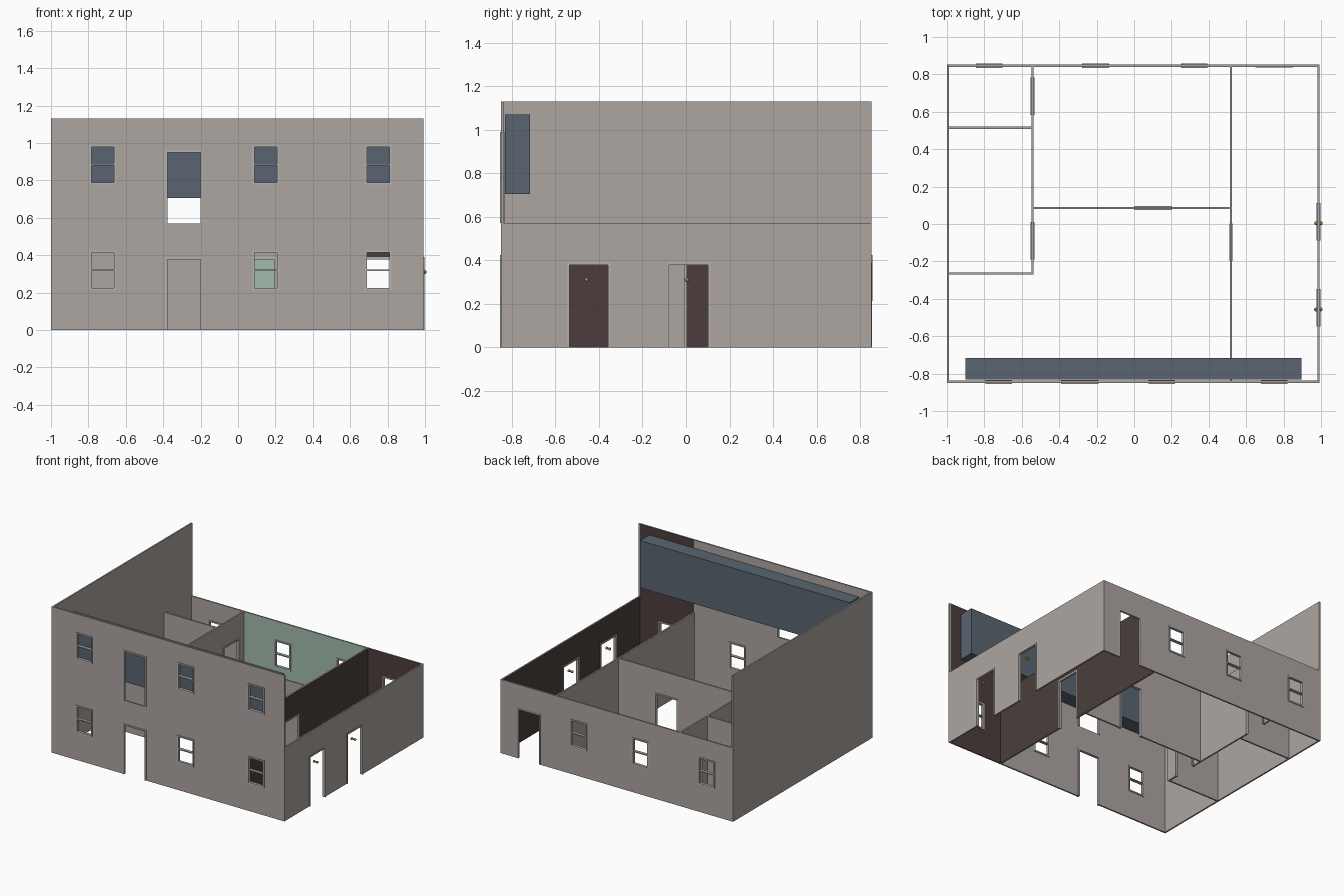
import bpy, bmesh
from mathutils import Matrix, Vector

if "Cube" in bpy.data.objects:
    bpy.data.objects.remove(bpy.data.objects["Cube"])

T = 0.012            # wall thickness
LOW, HIGH = 0.57, 1.13


def material(name, rgb):
    m = bpy.data.materials.new(name)
    m.diffuse_color = (*rgb, 1)
    m.use_nodes = True
    m.node_tree.nodes["Principled BSDF"].inputs["Base Color"].default_value = m.diffuse_color
    return m


WALL = material("warm_grey_wall", (0.42, 0.38, 0.36))
DARK = material("dark_brown_paint", (0.07, 0.048, 0.045))
GREEN = material("green_paint", (0.36, 0.50, 0.42))
BLUE = material("slate_blue", (0.10, 0.13, 0.165))
TRIM = material("trim_grey", (0.46, 0.45, 0.44))
BRASS = material("brass", (0.35, 0.25, 0.05))


def finish(name, bm, mats):
    me = bpy.data.meshes.new(name)
    bm.to_mesh(me)
    bm.free()
    for m in mats:
        me.materials.append(m)
    ob = bpy.data.objects.new(name, me)
    bpy.context.collection.objects.link(ob)
    return ob


def add_box(bm, lo, hi):
    lo, hi = Vector(lo), Vector(hi)
    bmesh.ops.create_cube(bm, size=1, matrix=Matrix.Translation((lo + hi) / 2)
                          @ Matrix.Diagonal((*(hi - lo), 1)))


def at(axis, u, v, z):
    """u runs along the wall, v across it."""
    return Vector((u, v, z)) if axis == "x" else Vector((v, u, z))


def frame(name, axis, pos, opening):
    """Trim round an opening; windows also get a sill and a meeting rail."""
    kind, c, w, z0, z1 = opening
    f, d = 0.011, 0.008 if kind == "thin_door" else 0.011
    a, b = c - w / 2, c + w / 2
    bars = [(a - f, a, z0, z1), (b, b + f, z0, z1), (a - f, b + f, z1, z1 + f)]
    if kind == "window":
        m = (z0 + z1) / 2
        bars += [(a - f, b + f, z0 - f, z0), (a, b, m - 0.004, m + 0.004)]
    bm = bmesh.new()
    for u0, u1, h0, h1 in bars:
        add_box(bm, at(axis, u0, pos - d, h0), at(axis, u1, pos + d, h1))
    finish(name, bm, [TRIM])


def wall(name, axis, pos, a, b, height, openings=(), paint=()):
    """Wall with openings; paint = (side, from, to, material) on one face."""
    us, zs = {a, b}, {0, height}
    for _, c, w, z0, z1 in openings:
        us |= {c - w / 2, c + w / 2}
        zs |= {z0, z1}
    for _, p, q, _ in paint:
        us |= {p, q}
    us, zs = sorted(us), sorted(zs)
    bm = bmesh.new()
    for u0, u1 in zip(us, us[1:]):
        for z0, z1 in zip(zs, zs[1:]):
            u, z = (u0 + u1) / 2, (z0 + z1) / 2
            if any(abs(u - c) < w / 2 and h0 < z < h1 for _, c, w, h0, h1 in openings):
                continue
            bm.faces.new([bm.verts.new(at(axis, *p)) for p in (
                (u0, pos - T / 2, z0), (u1, pos - T / 2, z0),
                (u1, pos - T / 2, z1), (u0, pos - T / 2, z1))])
    bmesh.ops.remove_doubles(bm, verts=bm.verts, dist=1e-5)
    new = bmesh.ops.extrude_face_region(bm, geom=bm.faces[:], use_keep_orig=True)["geom"]
    bmesh.ops.translate(bm, vec=at(axis, 0, T, 0),
                        verts=[g for g in new if isinstance(g, bmesh.types.BMVert)])
    bmesh.ops.recalc_face_normals(bm, faces=bm.faces)
    k, n = (0, 1) if axis == "x" else (1, 0)
    for face in bm.faces:
        for i, (side, p, q, _) in enumerate(paint):
            if face.normal[n] * side > 0.9 and p < face.calc_center_median()[k] < q:
                face.material_index = i + 1
    finish(name, bm, [WALL] + [p[3] for p in paint])
    for i, o in enumerate(openings):
        frame(f"{name}_{o[0]}_frame_{i + 1}", axis, pos, o)


def window(c, z=0.225):
    return ("window", c, 0.12, z, z + 0.188)


def door(c, z=0, kind="door"):
    return (kind, c, 0.178, z, z + 0.378)


# Outer walls: front and left are two storeys, back and right one storey
F, B, L, R = -0.844, 0.846, -0.994, 0.986
front = [f(*a) for z in (0, LOW) for f, a in (
    (window, (-0.722, 0.225 + z * 0.99)), (door, (-0.289, z)),
    (window, (0.148, 0.225 + z * 0.99)), (window, (0.749, 0.225 + z * 0.99)))]
wall("front_wall", "x", F, L - T / 2, R + T / 2, HIGH, front, [(1, 0.519, 0.98, DARK)])
wall("left_wall", "y", L, F + T / 2, B + T / 2, HIGH)
wall("back_wall", "x", B, L + T / 2, R + T / 2, LOW,
     [window(-0.773), window(-0.206), window(0.323), door(0.75, kind="thin_door")],
     [(-1, 0.519, 0.98, DARK), (-1, -0.543, 0.519, GREEN)])
wall("right_wall", "y", R, F + T / 2, B - T / 2, LOW,
     [door(-0.447), door(0.012)], [(-1, F, B, DARK)])

# Inner partitions
fa, ba = F + T / 2, B - T / 2
wall("long_partition", "y", 0.519, fa, ba, LOW,
     [door(-0.098, kind="thin_door")], [(1, F, B, DARK)])
wall("left_partition", "y", -0.543, -0.271, ba, LOW, [door(-0.09), door(0.683)])
wall("middle_partition", "x", 0.085, -0.537, 0.513, LOW, [door(0.103)])
wall("left_room_divider_back", "x", 0.515, L + T / 2, -0.549, LOW)
wall("left_room_divider_front", "x", -0.265, L + T / 2, -0.549, LOW)

# Long block behind the upper front wall
bm = bmesh.new()
add_box(bm, (-0.9, -0.832, 0.705), (0.895, -0.717, 1.07))
finish("upper_block", bm, [BLUE])

# Door knobs in the right-hand doorways: a shaft with a ball at each end
for i, y in enumerate((-0.457, 0.004)):
    bm = bmesh.new()
    add_box(bm, (R - 0.012, y - 0.004, 0.306), (R + 0.012, y + 0.004, 0.314))
    for s in (-1, 1):
        bmesh.ops.create_uvsphere(bm, u_segments=12, v_segments=8, radius=0.01,
                                  matrix=Matrix.Translation((R + s * 0.013, y, 0.31)))
    finish(f"door_knob_{i + 1}", bm, [BRASS])
